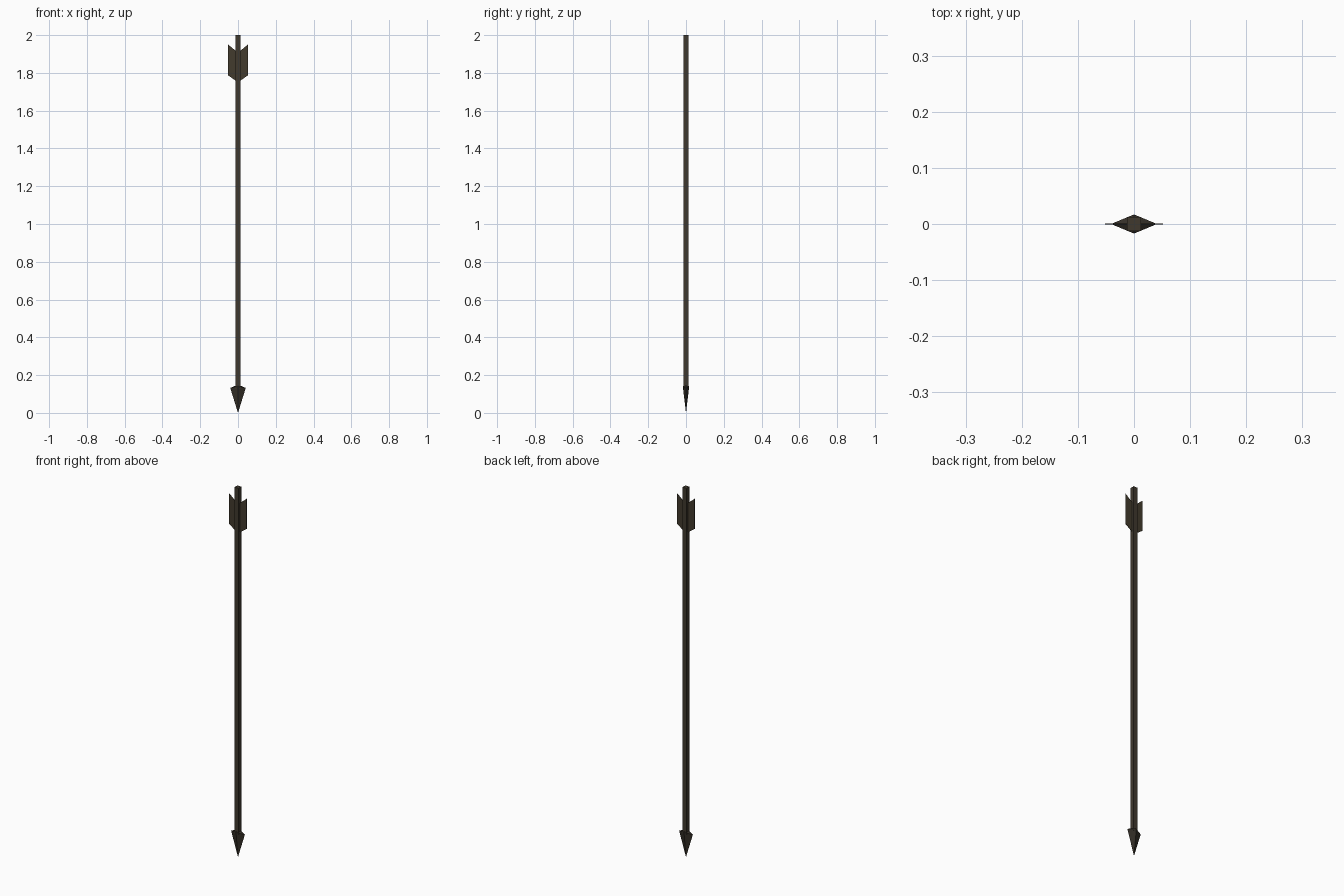
import bpy, bmesh

if "Cube" in bpy.data.objects:
    bpy.data.objects.remove(bpy.data.objects["Cube"])


def material(name, rgb):
    m = bpy.data.materials.new(name)
    m.diffuse_color = (*rgb, 1)
    m.use_nodes = True
    m.node_tree.nodes["Principled BSDF"].inputs["Base Color"].default_value = m.diffuse_color
    return m


def make(name, verts, faces, mat):
    me = bpy.data.meshes.new(name)
    me.from_pydata(verts, [], faces)
    bm = bmesh.new()
    bm.from_mesh(me)
    bmesh.ops.recalc_face_normals(bm, faces=bm.faces)
    bm.to_mesh(me)
    bm.free()
    me.materials.append(mat)
    ob = bpy.data.objects.new(name, me)
    bpy.context.collection.objects.link(ob)
    return ob


wood = material("dark_wood", (0.05, 0.04, 0.027))
metal = material("dark_metal", (0.035, 0.029, 0.021))
feather = material("feather", (0.055, 0.043, 0.026))

# Square shaft
bpy.ops.mesh.primitive_cube_add(size=1, location=(0, 0, 1.065))
shaft = bpy.context.object
shaft.name = "shaft"
shaft.scale = (0.025, 0.025, 1.87)
shaft.data.materials.append(wood)

# Flat diamond head pointing down, with a shallow peak behind
ring = [(0.041, 0, 0.132), (0, 0.017, 0.14), (-0.041, 0, 0.132), (0, -0.017, 0.14)]
faces = [(i, (i + 1) % 4, apex) for i in range(4) for apex in (4, 5)]
make("arrow_head", ring + [(0, 0, 0), (0, 0, 0.15)], faces, metal)

# Slanted thin vanes on both sides of the shaft
profile = [(0.01, 1.757), (0.052, 1.787), (0.052, 1.95), (0.01, 1.915)]
vane_faces = [(0, 1, 2, 3), (4, 5, 6, 7)]
vane_faces += [(i, (i + 1) % 4, (i + 1) % 4 + 4, i + 4) for i in range(4)]
for side, label in ((1, "right"), (-1, "left")):
    verts = [(side * x, y, z) for y in (-0.0012, 0.0012) for x, z in profile]
    make("vane_" + label, verts, vane_faces, feather)
